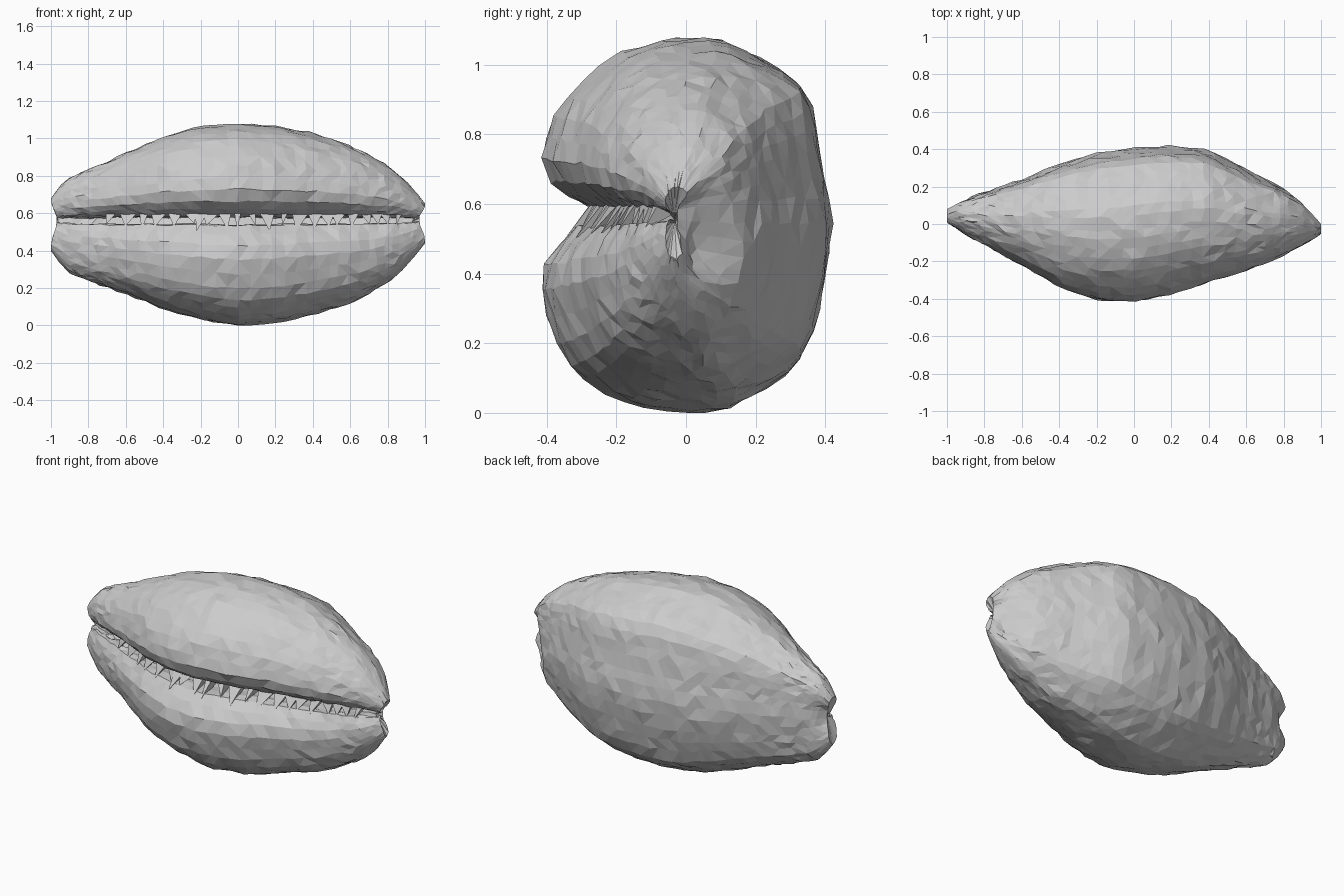
import bpy, bmesh, math, random
from mathutils import Vector

if "Cube" in bpy.data.objects:
    bpy.data.objects.remove(bpy.data.objects["Cube"])

random.seed(4)
SLIT_Z = 0.57

# Stations along the shell: x, front y, back y, bottom z, top z
STATIONS = [
    (-1.0, 0.00, 0.09, 0.40, 0.68), (-0.95, -0.03, 0.125, 0.33, 0.75),
    (-0.9, -0.06, 0.14, 0.28, 0.79), (-0.8, -0.11, 0.17, 0.24, 0.83),
    (-0.6, -0.22, 0.24, 0.17, 0.92), (-0.4, -0.34, 0.32, 0.09, 1.01),
    (-0.2, -0.405, 0.38, 0.03, 1.065), (0.0, -0.415, 0.41, 0.0, 1.08),
    (0.2, -0.375, 0.42, 0.01, 1.065), (0.4, -0.31, 0.40, 0.06, 1.03),
    (0.6, -0.25, 0.29, 0.12, 0.96), (0.8, -0.17, 0.19, 0.23, 0.86),
    (0.9, -0.12, 0.13, 0.32, 0.77), (0.97, -0.08, 0.05, 0.40, 0.69),
    (1.0, -0.06, 0.01, 0.44, 0.65)]

# Unit cross-section with the two rolled lips and the slit between them
SECTION = [
    (.12, 1), (-.36, .94), (-.72, .75), (-.92, .53), (-1, .31), (-.96, .21),
    (-.86, .13), (-.66, .05), (-.4, .02), (-.12, .01), (-.15, -.06), (-.45, -.07),
    (-.72, -.05), (-.87, -.15), (-.98, -.26), (-1, -.38), (-.92, -.62),
    (-.79, -.78), (-.43, -.94), (.05, -1), (.28, -.98), (.72, -.79),
    (.86, -.6), (.95, -.35), (1, -.08), (.95, .22), (.88, .53),
    (.78, .75), (.48, .89)]


def catmull(a, b, c, d, t):
    return 0.5 * (2 * b + (c - a) * t + (2 * a - 5 * b + 4 * c - d) * t * t
                  + (3 * b - 3 * c + d - a) * t ** 3)


def station(x):
    for a, b in zip(STATIONS, STATIONS[1:]):
        if x <= b[0]:
            t = (x - a[0]) / (b[0] - a[0])
            return [p + (q - p) * t for p, q in zip(a[1:], b[1:])]
    return STATIONS[-1][1:]


def place(x, u, v):
    front, back, low, high = station(x)
    half = (high - SLIT_Z) if v > 0 else (SLIT_Z - low)
    # lips keep their thickness while the shell tapers to its tips
    power = 0.66 + 0.34 * min(1, half / 0.5)
    z = SLIT_Z + math.copysign(abs(v) ** power, v) * half
    y = (front + back) / 2 + u * (back - front) / 2
    # spout: the slit runs open into both tips
    tip = max(0, (abs(x) - .85) / .15)
    notch = tip * math.exp(-(v / .45) ** 2)
    px = x - math.copysign(.03 * notch, x)
    # dent on the back of the right tip
    if u > 0:
        y -= .07 * math.exp(-((x - .92) / .06) ** 2 - ((z - .47) / .09) ** 2)
        y -= .03 * notch
    return Vector((px, y, z))


# Resample the section evenly
n = len(SECTION)
pts = [Vector(p) for p in SECTION]
dense = [catmull(pts[i - 1], pts[i], pts[(i + 1) % n], pts[(i + 2) % n], k / 10)
         for i in range(n) for k in range(10)]
lengths = [(dense[(i + 1) % len(dense)] - p).length for i, p in enumerate(dense)]
SIDES = 56
step, run, ring_uv = sum(lengths) / SIDES, 0.0, []
for p, l in zip(dense, lengths):
    if run >= len(ring_uv) * step and len(ring_uv) < SIDES:
        ring_uv.append(p)
    run += l


def make_object(name, bm):
    bmesh.ops.recalc_face_normals(bm, faces=bm.faces)
    mesh = bpy.data.meshes.new(name)
    bm.to_mesh(mesh)
    bm.free()
    obj = bpy.data.objects.new(name, mesh)
    bpy.context.collection.objects.link(obj)
    return obj


# Shell body: loft of the sections, lightly roughened
bm = bmesh.new()
RINGS = 40
rings = []
for i in range(RINGS + 1):
    s = -1 + 2 * i / RINGS
    x0 = 0.55 * s + 0.45 * math.sin(s * math.pi / 2)
    end = i in (0, RINGS)
    ring = []
    for u, v in ring_uv:
        x = x0 if end else max(-1, min(1, x0 + random.uniform(-.012, .012)))
        co = place(x, u, v)
        r = 0.003 if abs(x0) > .9 else 0.006
        co.y += random.uniform(-r, r)
        co.z = max(0, co.z + random.uniform(-r, r))
        ring.append(bm.verts.new(co))
    rings.append(ring)
m = len(ring_uv)
for a, b in zip(rings, rings[1:]):
    for j in range(m):
        k = (j + 1) % m
        bm.faces.new((a[j], a[k], b[k], b[j]))

# Hollowed tips
for ring, depth in ((rings[0], 0.03), (rings[-1], -0.06)):
    mid = sum((v.co for v in ring), Vector()) / m
    mid.x += depth
    tip = bm.verts.new(mid)
    for j in range(m):
        bm.faces.new((ring[j], ring[(j + 1) % m], tip))
bmesh.ops.triangulate(bm, faces=bm.faces, quad_method='SHORT_EDGE')
make_object("shell_body", bm)

# Teeth: jagged, uneven ridges reaching from the upper lip to the lower lip
bm = bmesh.new()
x = -0.68
while x < 0.9:
    w = random.uniform(.015, .045)
    left, right = place(x - w, -.66, .06), place(x + w, -.66, .06)
    inner = place(x, -.3, 0)
    t = random.random()
    apex = place(x + random.uniform(-.03, .03), -.74 - .13 * t, -.05 - .09 * t)
    vs = [bm.verts.new(c) for c in (left, right, inner, apex)]
    for f in ((0, 1, 3), (1, 2, 3), (2, 0, 3), (0, 2, 1)):
        bm.faces.new([vs[q] for q in f])
    x += random.uniform(.04, .1)
make_object("teeth", bm)
